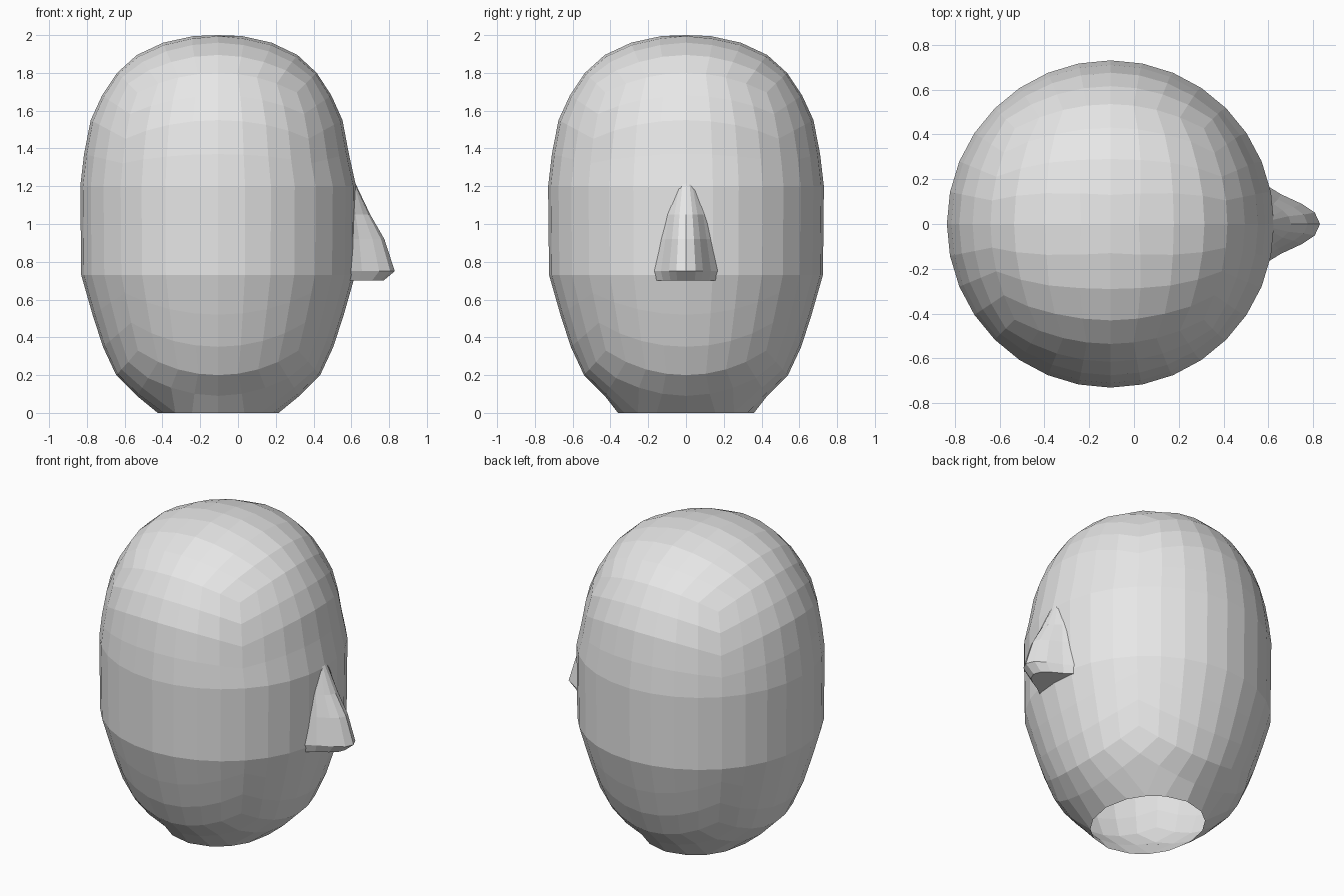
import bpy, bmesh
from math import tan, atan2, pi, hypot, degrees, cos, sin
from mathutils import Vector

cube = bpy.data.objects.get("Cube")
if cube:
    bpy.data.objects.remove(cube, do_unlink=True)

grey = bpy.data.materials.new("light_grey")
grey.use_nodes = True
grey.diffuse_color = (0.8, 0.8, 0.8, 1)
grey.node_tree.nodes["Principled BSDF"].inputs["Base Color"].default_value = (0.8, 0.8, 0.8, 1)

CENTRE_X = -0.105
STEP = 11.25
# Head profile (radius, height), from the open neck up to the crown, one per latitude step
PROFILE = [(0.34, 0), (0.43, 0.09), (0.54, 0.2), (0.61, 0.35), (0.665, 0.52),
           (0.725, 0.73), (0.73, 1.2), (0.71, 1.37), (0.675, 1.55), (0.615, 1.68),
           (0.535, 1.8), (0.43, 1.895), (0.29, 1.96), (0.13, 1.995), (0, 2)]


def profile_at(latitude):
    t = max(0, min(len(PROFILE) - 1.001, latitude / STEP + 6))
    i = int(t)
    return Vector(PROFILE[i]).lerp(Vector(PROFILE[i + 1]), t - i)


def finish(bm, name):
    mesh = bpy.data.meshes.new(name)
    bmesh.ops.recalc_face_normals(bm, faces=bm.faces)
    bm.to_mesh(mesh)
    bm.free()
    mesh.materials.append(grey)
    obj = bpy.data.objects.new(name, mesh)
    bpy.context.collection.objects.link(obj)
    return obj


# Head: gridded cube wrapped onto the profile, open at the neck
bm = bmesh.new()
bmesh.ops.create_cube(bm, size=2)
bmesh.ops.subdivide_edges(bm, edges=bm.edges[:], cuts=7, use_grid_fill=True)
inner = [v for v in bm.verts if v.co.z < -0.99 and max(abs(v.co.x), abs(v.co.y)) < 0.45]
bmesh.ops.delete(bm, geom=inner, context='VERTS')
for v in bm.verts:
    grid = v.co.copy()
    p = Vector([tan(c * pi / 4) for c in grid])
    azimuth = atan2(p.y, p.x)
    latitude = degrees(atan2(p.z, hypot(p.x, p.y)))
    if abs(grid.z + 0.25) < 0.01:          # level cheek line
        latitude = -STEP
    r, z = profile_at(latitude)
    x, y = r * cos(azimuth), r * sin(azimuth)
    if grid.z < -0.99 and max(abs(grid.x), abs(grid.y)) < 0.55:   # neck rim
        x, y, z = 0.32 * cos(azimuth), 0.36 * sin(azimuth), 0
    if x > 0 and z > 1.25:                 # slightly flatter forehead
        x *= 0.975
    v.co = (x + CENTRE_X, y, z)
finish(bm, "head")

# Nose: lofted sections (height, tip x, half width), sunk into the face
SECTIONS = [(1.25, 0.605, 0.05), (1.05, 0.7, 0.115), (0.92, 0.775, 0.14),
            (0.75, 0.83, 0.17), (0.7, 0.77, 0.155)]
SHAPE = [(0, 1), (0.26, 0.78), (0.65, 0.53), (0.9, 0.3), (1, 0)]
BASE_X = 0.595
bm = bmesh.new()
rings = []
for z, tip, width in SECTIONS:
    half = [(BASE_X - 0.06, width)] + [(BASE_X + (tip - BASE_X) * t, width * w) for t, w in SHAPE]
    outline = half + [(x, -y) for x, y in reversed(half[:-1])]
    rings.append([bm.verts.new((x, y, z)) for x, y in outline])
for a, b in zip(rings, rings[1:]):
    for i in range(len(a)):
        j = (i + 1) % len(a)
        bm.faces.new((a[i], a[j], b[j], b[i]))
bm.faces.new(rings[0])
bm.faces.new(rings[-1])
finish(bm, "nose")
